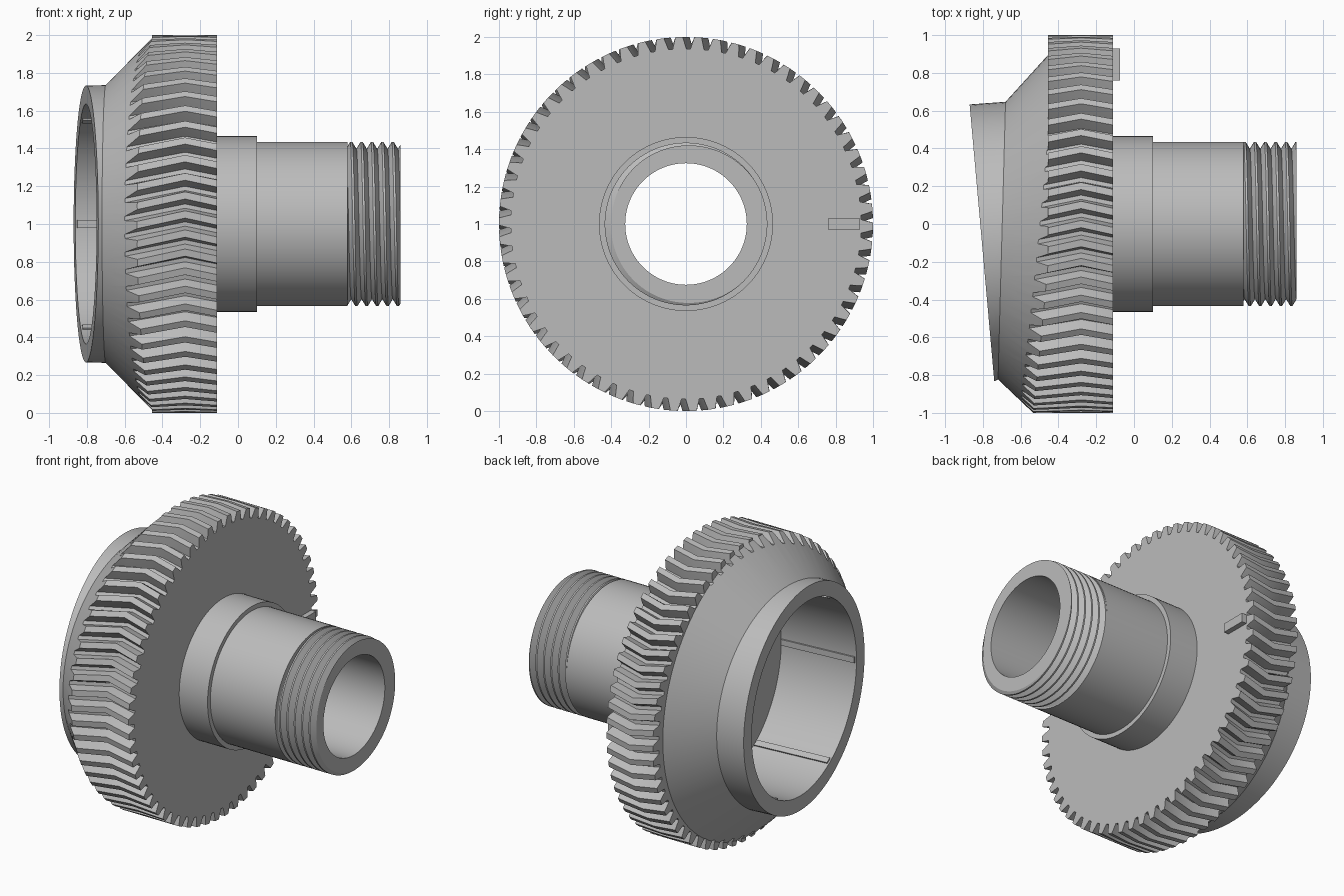
import bpy, bmesh, math
from math import cos, sin, pi, tau

if "Cube" in bpy.data.objects:
    bpy.data.objects.remove(bpy.data.objects["Cube"])

metal = bpy.data.materials.new("grey_metal")
metal.diffuse_color = (0.5, 0.5, 0.5, 1)
metal.use_nodes = True
metal.node_tree.nodes["Principled BSDF"].inputs["Base Color"].default_value = metal.diffuse_color


def make(name, bm, smooth=True):
    bmesh.ops.recalc_face_normals(bm, faces=bm.faces)
    mesh = bpy.data.meshes.new(name)
    bm.to_mesh(mesh)
    bm.free()
    mesh.materials.append(metal)
    ob = bpy.data.objects.new(name, mesh)
    bpy.context.collection.objects.link(ob)
    return ob


def loft(name, rings, caps=True, closed=False):
    """Bridge equal-length point rings, then cap the ends or close the tube."""
    bm = bmesh.new()
    rows = [[bm.verts.new(p) for p in ring] for ring in rings]
    n = len(rows[0])
    pairs = list(zip(rows, rows[1:])) + ([(rows[-1], rows[0])] if closed else [])
    for a, b in pairs:
        for i in range(n):
            j = (i + 1) % n
            bm.faces.new((a[i], a[j], b[j], b[i]))
    if caps and not closed:
        bm.faces.new(rows[0])
        bm.faces.new(rows[-1])
    return make(name, bm)


def circle(x, r, cy=0.0, lean=0.0, n=96):
    """Circle around the x axis; lean shifts x with height along y."""
    return [(x + lean * r * cos(tau * i / n), cy + r * cos(tau * i / n),
             1 + r * sin(tau * i / n)) for i in range(n)]


def boolean(ob, cutter, op):
    mod = ob.modifiers.new(op, 'BOOLEAN')
    mod.operation, mod.object, mod.solver = op, cutter, 'EXACT'
    bpy.context.view_layer.objects.active = ob
    bpy.ops.object.modifier_apply(modifier=mod.name)
    bpy.data.objects.remove(cutter)


def smooth(ob, angle=28):
    bpy.ops.object.select_all(action='DESELECT')
    ob.select_set(True)
    bpy.context.view_layer.objects.active = ob
    bpy.ops.object.shade_smooth_by_angle(angle=math.radians(angle))


# Herringbone gear, carried on to the left so the cone can trim it
TEETH = 62
TOOTH = [(-.38, .937), (-.29, .967), (-.19, 1), (.19, 1), (.29, .967), (.38, .937)]


def gear_ring(x):
    twist = 0.22 * abs(x + 0.28)
    pts = []
    for t in range(TEETH):
        for f, r in TOOTH:
            a = pi / 2 + tau * (t + f) / TEETH + twist
            pts.append((x, r * cos(a), 1 + r * sin(a)))
    return pts


gear = loft("gear_wheel", [gear_ring(x) for x in (-.11, -.28, -.455, -.62, -.95)])

# Envelope: gear band, offset cone and leaning rim
envelope = loft("envelope", [
    circle(-.05, 1.12), circle(-.455, 1.12),
    circle(-.455, .985, -.09), circle(-.70, .735, -.088, .027),
    circle(-.805, .733, -.10, -.089)])
boolean(gear, envelope, 'INTERSECT')

# Leaning recess inside the rim, and the shaft bore
recess = loft("recess", [circle(-.95, .635, -.113, -.089),
                         circle(-.28, .635, -.053, -.089)])
boolean(gear, recess, 'DIFFERENCE')
bore = loft("bore", [circle(-.5, .325), circle(0, .325)])
boolean(gear, bore, 'DIFFERENCE')
smooth(gear)

# Collar and plain shaft
shaft = loft("collar_and_shaft", [circle(x, r) for x, r in (
    (-.13, .325), (-.13, .465), (.10, .465), (.10, .435), (.58, .435), (.58, .325))],
    closed=True)
smooth(shaft)

# Threaded end: helical rows clamped between the two end planes
X0, X1, PITCH, N = .58, .86, .055, 96
WAVE = [(0, .435), (.2, .435), (.6, .398), (1, .435)]


def thread_radius(phase):
    phase %= 1
    for (a, ra), (b, rb) in zip(WAVE, WAVE[1:]):
        if phase <= b:
            return ra + (rb - ra) * (phase - a) / (b - a)


bm = bmesh.new()
columns = []
for i in range(N + 1):
    turn, ang = i / N, tau * i / N
    profile = [(X0, .325), (X0, .43)]
    for k in range(-2, 8):
        for p, _ in WAVE[:3]:
            x = min(max(X0 + PITCH * (k + p + turn), X0), X1)
            profile.append((x, thread_radius((x - X0) / PITCH - turn + 1e-9)))
    profile += [(X1, .325), (X0, .325)]
    columns.append([bm.verts.new((x, r * cos(ang), 1 + r * sin(ang))) for x, r in profile])
for a, b in zip(columns, columns[1:]):
    for k in range(len(a) - 1):
        bm.faces.new((a[k], a[k + 1], b[k + 1], b[k]))
bmesh.ops.remove_doubles(bm, verts=bm.verts, dist=1e-5)
smooth(make("threaded_end", bm))


def box(name, x, y, z):
    bm = bmesh.new()
    bmesh.ops.create_cube(bm, size=1)
    for v in bm.verts:
        for i, (lo, hi) in enumerate((x, y, z)):
            v.co[i] = lo if v.co[i] < 0 else hi
    return make(name, bm)


# Drive key on the gear face
box("drive_key", (-.13, -.075), (.76, .93), (.97, 1.03))

# Thin ribs along the recess wall
for i in range(6):
    a = tau * i / 6
    rib = box("recess_rib", (-.51, 0), (.625, .645), (-.02, .02))
    for v in rib.data.vertices:
        x, r, w = v.co
        y, z = r * cos(a) - w * sin(a), r * sin(a) + w * cos(a)
        v.co = (-.285 + x - .089 * y, -.053 + .089 * x + y, 1 + z)
